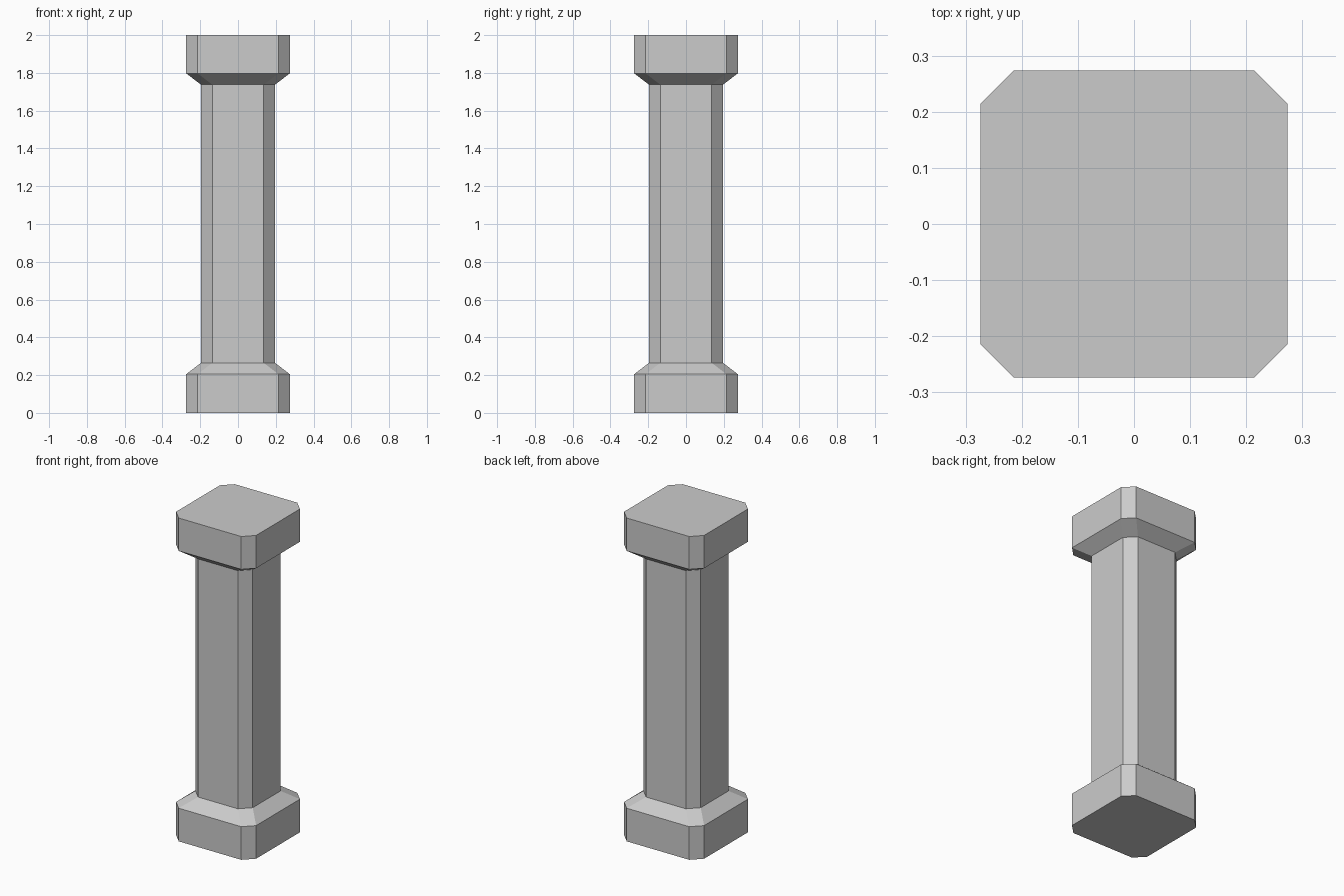
import bpy, bmesh

if "Cube" in bpy.data.objects:
    bpy.data.objects.remove(bpy.data.objects["Cube"])

CHAMFER = 0.06   # corner cut, constant along the height
WIDE = 0.274     # half width of base and capital
SLIM = 0.196     # half width of shaft

# (height, half width) from the foot to the top of the capital
PROFILE = [(0, WIDE), (0.205, WIDE), (0.265, SLIM),
           (1.738, SLIM), (1.797, WIDE), (2.0, WIDE)]


def chamfered_square(bm, z, h):
    """Ring of eight vertices: a square with cut corners."""
    c = h - CHAMFER
    pts = []
    x1, y1, x2, y2 = h, c, c, h
    for _ in range(4):
        pts += [(x1, y1, z), (x2, y2, z)]
        x1, y1, x2, y2 = -y1, x1, -y2, x2
    return [bm.verts.new(p) for p in pts]


# Column: base, sloped collar, shaft, flared collar and capital in one skin
bm = bmesh.new()
rings = [chamfered_square(bm, z, h) for z, h in PROFILE]
for low, high in zip(rings, rings[1:]):
    for i in range(8):
        j = (i + 1) % 8
        bm.faces.new((low[i], low[j], high[j], high[i]))
bm.faces.new(rings[0][::-1])
bm.faces.new(rings[-1])
bmesh.ops.recalc_face_normals(bm, faces=bm.faces)

mesh = bpy.data.meshes.new("column")
bm.to_mesh(mesh)
bm.free()
bpy.context.collection.objects.link(bpy.data.objects.new("column", mesh))
